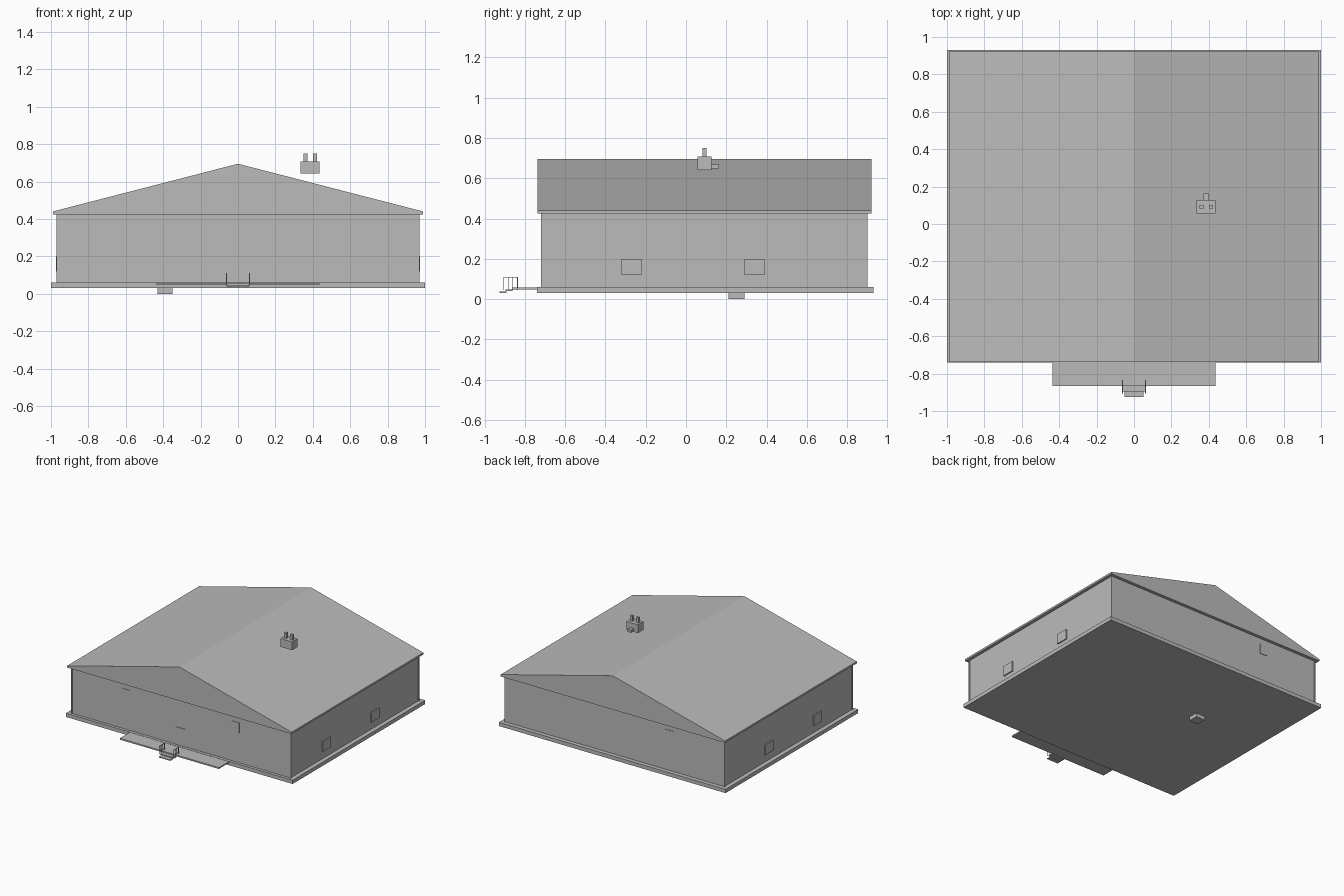
import bpy
import bmesh

cube = bpy.data.objects.get("Cube")
if cube:
    bpy.data.objects.remove(cube, do_unlink=True)

grey = bpy.data.materials.new("plain_grey")
grey.use_nodes = True
tone = (0.5, 0.5, 0.5, 1)
grey.diffuse_color = tone
grey.node_tree.nodes["Principled BSDF"].inputs["Base Color"].default_value = tone


def finish(name, bm):
    bmesh.ops.recalc_face_normals(bm, faces=bm.faces[:])
    mesh = bpy.data.meshes.new(name)
    bm.to_mesh(mesh)
    bm.free()
    mesh.materials.append(grey)
    obj = bpy.data.objects.new(name, mesh)
    bpy.context.collection.objects.link(obj)
    return obj


def box(name, x, y, z):
    """Box from (low, high) ranges on each axis."""
    bm = bmesh.new()
    bmesh.ops.create_cube(bm, size=1)
    for v in bm.verts:
        for i, (lo, hi) in enumerate((x, y, z)):
            v.co[i] = lo if v.co[i] < 0 else hi
    return finish(name, bm)


def around(centre, half):
    return (centre - half, centre + half)


def extruded(name, profile, y0, y1):
    """Extrude an x-z profile along y."""
    bm = bmesh.new()
    face = bm.faces.new([bm.verts.new((x, y0, z)) for x, z in profile])
    new = bmesh.ops.extrude_face_region(bm, geom=[face])["geom"]
    moved = [g for g in new if isinstance(g, bmesh.types.BMVert)]
    bmesh.ops.translate(bm, verts=moved, vec=(0, y1 - y0, 0))
    return finish(name, bm)


# Floor slab, walls and the gabled roof
box("floor_slab", (-1, 1), (-0.74, 0.93), (0.03, 0.06))
box("walls", (-0.965, 0.965), (-0.717, 0.897), (0.06, 0.425))
extruded("roof", [(-0.99, 0.425), (0.99, 0.425), (0.99, 0.44),
                  (0, 0.695), (-0.99, 0.44)], -0.738, 0.922)

# Corner trims
for side, x in (("right", -0.965), ("left", 0.965)):
    for end, y in (("front", -0.715), ("back", 0.895)):
        box(f"{end}_{side}_corner_trim", around(x, 0.005), around(y, 0.005), (0.06, 0.425))

# Drain box under the floor
box("drain_box", (-0.43, -0.35), (0.21, 0.29), (0, 0.03))

# Rooftop vent unit: housing, two pipes and a rear duct
box("vent_housing", (0.335, 0.437), (0.057, 0.127), (0.642, 0.708))
for i, x in enumerate((0.36, 0.412)):
    box(f"vent_pipe_{i + 1}", around(x, 0.011), around(0.092, 0.01), (0.708, 0.75))
box("vent_duct", around(0.386, 0.015), (0.127, 0.163), (0.648, 0.668))

# Front deck with steps
box("front_deck", (-0.437, 0.437), (-0.865, -0.74), (0.047, 0.058))
box("upper_step", around(0, 0.06), (-0.895, -0.862), (0.04, 0.048))
box("lower_step", around(0, 0.05), (-0.925, -0.89), (0.031, 0.038))

# Handrails
for side, x in (("right", -0.062), ("left", 0.062)):
    for i, y in enumerate((-0.905, -0.88, -0.86, -0.837)):
        box(f"{side}_rail_post_{i + 1}", around(x, 0.002), around(y, 0.002), (0.045, 0.11))
    box(f"{side}_handrail", around(x, 0.002), (-0.907, -0.835), (0.107, 0.111))

# Door and thin window plates
box("front_door", around(0, 0.045), (-0.721, -0.717), (0.06, 0.2))
for side, x in (("right", -0.48), ("left", 0.48)):
    box(f"front_{side}_window", around(x, 0.035), (-0.721, -0.717), (0.3, 0.38))
box("back_window", around(-0.48, 0.035), (0.897, 0.901), (0.3, 0.38))
for side, s in (("right", -1), ("left", 1)):
    for i, y in enumerate((-0.27, 0.34)):
        box(f"{side}_side_window_{i + 1}", around(s * 0.969, 0.005), around(y, 0.05), (0.12, 0.2))
